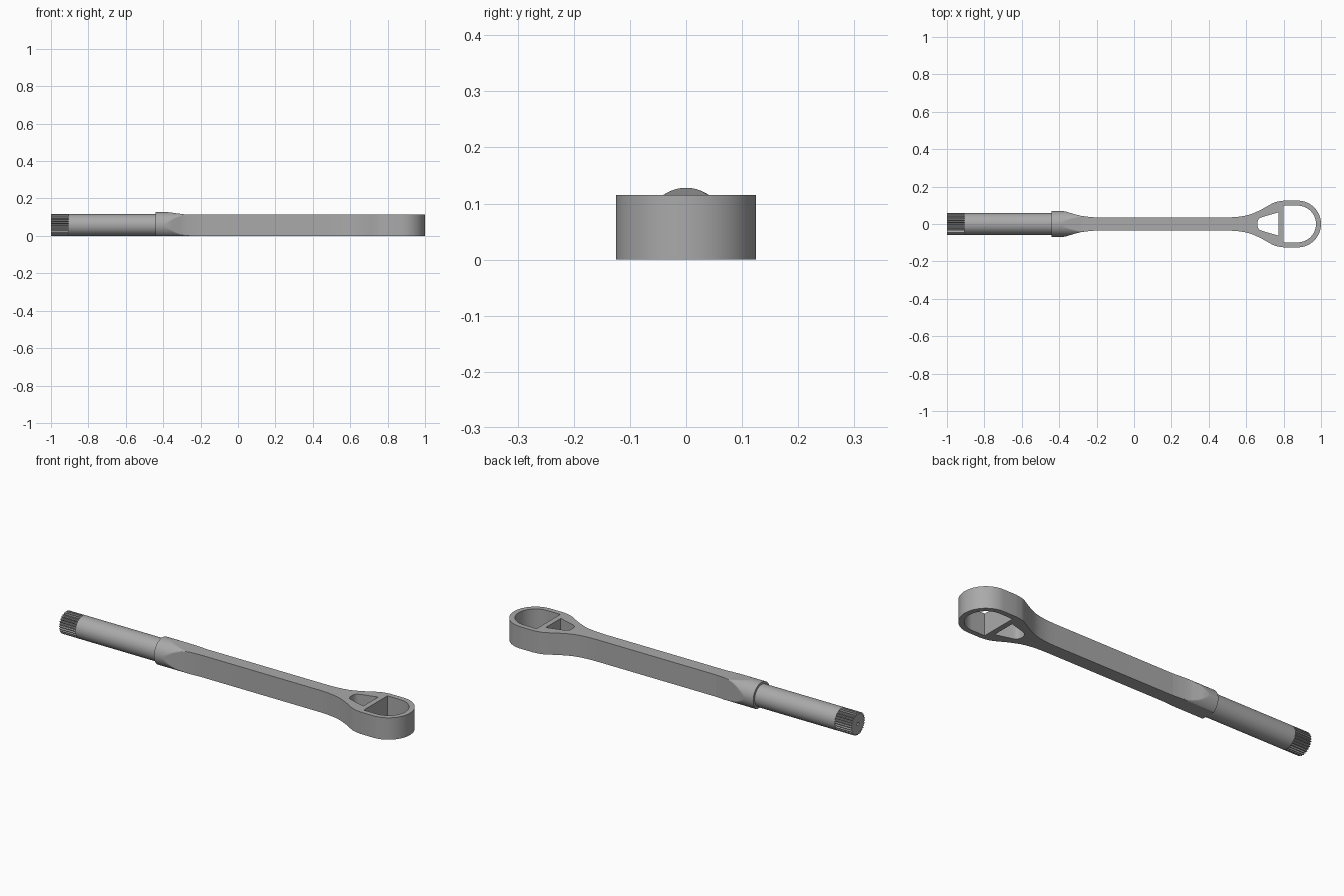
import bpy, bmesh, math

if "Cube" in bpy.data.objects:
    bpy.data.objects.remove(bpy.data.objects["Cube"])

AXIS_Z = 0.058      # height of the shaft axis
THICK = 0.115       # thickness of the flat bar
COLLAR_R = 0.07
SHAFT_R = 0.058
HEAD_X, HEAD_R = 0.875, 0.125

steel = bpy.data.materials.new("grey steel")
steel.use_nodes = True
GREY = (0.4, 0.4, 0.4, 1)
steel.diffuse_color = GREY
steel.node_tree.nodes["Principled BSDF"].inputs["Base Color"].default_value = GREY


def finish(obj, angle=30):
    obj.data.materials.clear()
    obj.data.materials.append(steel)
    bpy.ops.object.select_all(action="DESELECT")
    obj.select_set(True)
    bpy.context.view_layer.objects.active = obj
    bpy.ops.object.shade_smooth_by_angle(angle=math.radians(angle))


def smooth_path(pts, steps=6):
    """Catmull-Rom curve through the points."""
    p = [pts[0]] + pts + [pts[-1]]
    out = []
    for a, b, c, d in zip(p, p[1:], p[2:], p[3:]):
        for i in range(steps):
            t = i / steps
            out.append(tuple(0.5 * (2 * q + (r - o) * t + (2 * o - 5 * q + 4 * r - s) * t * t
                                    + (3 * q - o - 3 * r + s) * t ** 3)
                             for o, q, r, s in zip(a, b, c, d)))
    return out + [pts[-1]]


def mirrored(half):
    """Close an upper half outline with its reflection in y."""
    return half + [(x, -y) for x, y in reversed(half) if abs(y) > 1e-5]


def quarter(cx, r, n=24):
    return [(cx + r * math.sin(a), r * math.cos(a))
            for a in (i * math.pi / 2 / n for i in range(n + 1))]


def loft(name, rings):
    """Skin a list of equal rings and cap both ends."""
    bm = bmesh.new()
    rows = [[bm.verts.new(p) for p in ring] for ring in rings]
    n = len(rows[0])
    for a, b in zip(rows, rows[1:]):
        for i in range(n):
            j = (i + 1) % n
            bm.faces.new((a[i], a[j], b[j], b[i]))
    bm.faces.new(rows[0])
    bm.faces.new(rows[-1])
    bmesh.ops.remove_doubles(bm, verts=bm.verts, dist=1e-6)
    bmesh.ops.recalc_face_normals(bm, faces=bm.faces)
    mesh = bpy.data.meshes.new(name)
    bm.to_mesh(mesh)
    bm.free()
    obj = bpy.data.objects.new(name, mesh)
    bpy.context.collection.objects.link(obj)
    return obj


def ring(x, radii):
    n = len(radii)
    return [(x, r * math.cos(2 * math.pi * i / n), AXIS_Z + r * math.sin(2 * math.pi * i / n))
            for i, r in enumerate(radii)]


# Flat bar with the loop head: plan outline and two through holes
flare = smooth_path([(0.5, 0.035), (0.56, 0.039), (0.62, 0.051), (0.68, 0.077),
                     (0.73, 0.105), (0.76, 0.118), (0.8, 0.125)])
bar_outline = mirrored([(-0.2, 0.035)] + flare + quarter(HEAD_X, HEAD_R))
loop_hole = mirrored([(0.8, 0.098)] + quarter(HEAD_X, 0.098))
web_hole = mirrored(smooth_path([(0.66, 0), (0.662, 0.016), (0.67, 0.029), (0.685, 0.037)])
                    + [(0.772, 0.062)])

curve = bpy.data.curves.new("bar_and_head", "CURVE")
curve.dimensions = "2D"
curve.fill_mode = "BOTH"
curve.extrude = THICK / 2
for outline in (bar_outline, loop_hole, web_hole):
    spline = curve.splines.new("POLY")
    spline.points.add(len(outline) - 1)
    for pt, (x, y) in zip(spline.points, outline):
        pt.co = (x, y, 0, 1)
    spline.use_cyclic_u = True
bar = bpy.data.objects.new("bar_and_head", curve)
bpy.context.collection.objects.link(bar)
bar.location.z = THICK / 2
bpy.ops.object.select_all(action="DESELECT")
bar.select_set(True)
bpy.context.view_layer.objects.active = bar
bpy.ops.object.convert(target="MESH")
bar = bpy.context.view_layer.objects.active
bm = bmesh.new()
bm.from_mesh(bar.data)
bmesh.ops.remove_doubles(bm, verts=bm.verts, dist=1e-5)
bmesh.ops.recalc_face_normals(bm, faces=bm.faces)
bm.to_mesh(bar.data)
bm.free()
finish(bar)

# Round collar pared down to the bar's rectangular section
waist = smooth_path([(-0.385, 0.07), (-0.36, 0.065), (-0.33, 0.056), (-0.29, 0.045),
                     (-0.24, 0.038), (-0.2, 0.035)])
rings = []
for x, half in [(-0.44, COLLAR_R)] + waist:
    drop = min(max((x + 0.385) / 0.1, 0), 1)
    top = AXIS_Z + COLLAR_R + drop * (THICK - AXIS_Z - COLLAR_R)
    rings.append([(x, max(-half, min(half, y)), max(0, min(top, z)))
                  for _, y, z in ring(x, [COLLAR_R] * 128)])
finish(loft("collar", rings))

# Plain shaft
finish(loft("shaft", [ring(-0.905, [SHAFT_R] * 64), ring(-0.43, [SHAFT_R] * 64)]))

# Splined tip with a small centre hole in its end
TEETH = 28
tooth = [SHAFT_R, SHAFT_R, 0.051, 0.051]
hole = [0.008] * (4 * TEETH)
finish(loft("splined_tip", [ring(-0.98, hole), ring(-1, hole),
                            ring(-1, tooth * TEETH), ring(-0.9, tooth * TEETH)]))
